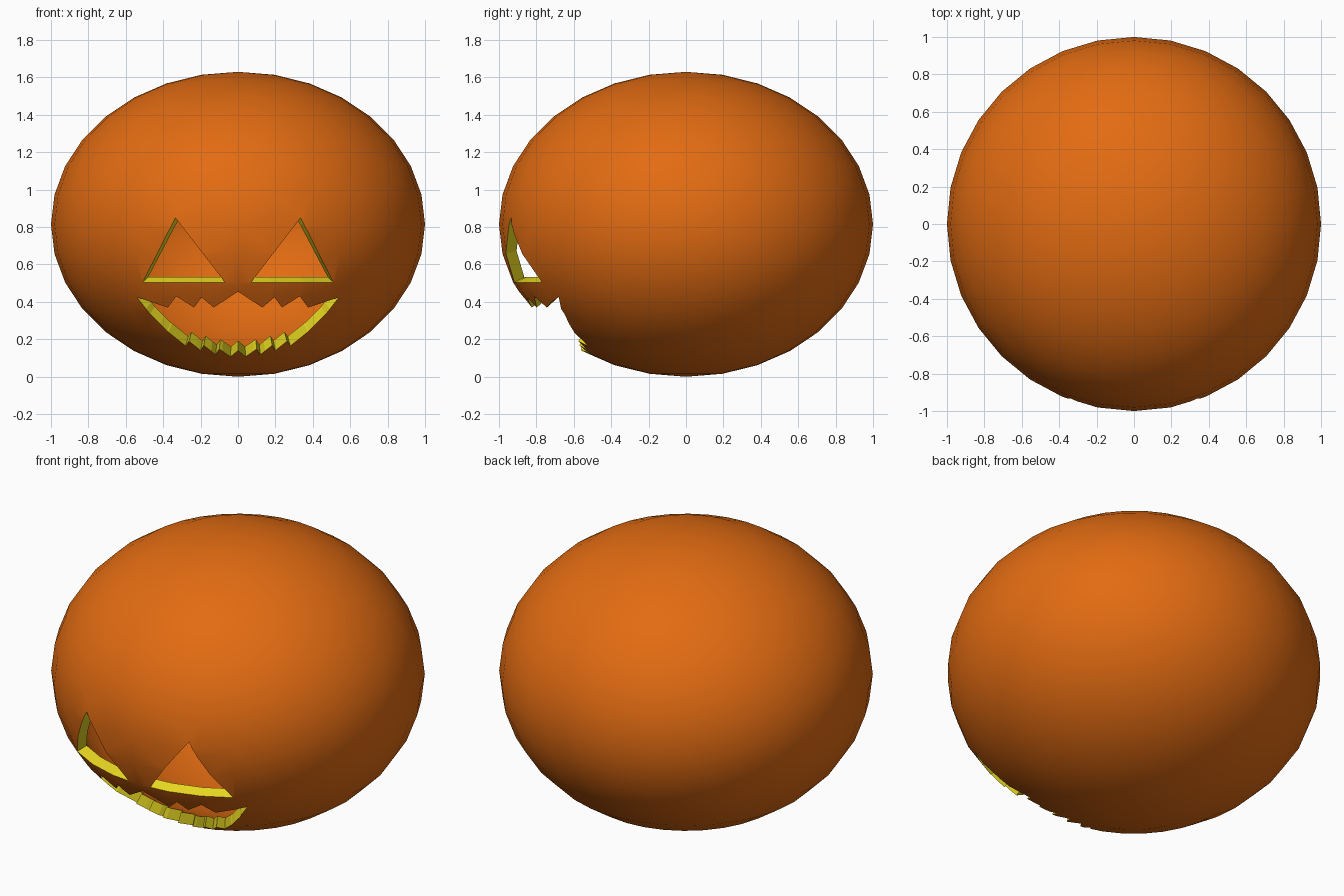
import bpy, bmesh
from mathutils import Vector

if "Cube" in bpy.data.objects:
    bpy.data.objects.remove(bpy.data.objects["Cube"])

RZ = 0.815      # half height of the squashed shell
WALL = 0.06     # wall thickness


def material(name, color):
    m = bpy.data.materials.new(name)
    m.diffuse_color = color
    m.use_nodes = True
    m.node_tree.nodes["Principled BSDF"].inputs["Base Color"].default_value = m.diffuse_color
    return m


def add_object(name, bm):
    mesh = bpy.data.meshes.new(name)
    bm.to_mesh(mesh)
    bm.free()
    ob = bpy.data.objects.new(name, mesh)
    bpy.context.collection.objects.link(ob)
    return ob


def prism(name, outline):
    """Extrude an x-z outline from in front of the shell back to its middle."""
    bm = bmesh.new()
    face = bm.faces.new([bm.verts.new((x, -1.5, z)) for x, z in outline])
    out = bmesh.ops.extrude_face_region(bm, geom=[face])
    verts = [v for v in out["geom"] if isinstance(v, bmesh.types.BMVert)]
    bmesh.ops.translate(bm, verts=verts, vec=(0, 1.5, 0))
    bmesh.ops.recalc_face_normals(bm, faces=bm.faces)
    ob = add_object(name, bm)
    ob.hide_render = True
    return ob


def level(p):
    """1 on the shell surface, smaller inside."""
    return p.x ** 2 + p.y ** 2 + ((p.z - RZ) / RZ) ** 2


# Shell: squashed sphere standing on the ground
bm = bmesh.new()
bmesh.ops.create_uvsphere(bm, u_segments=32, v_segments=16, radius=1)
for v in bm.verts:
    v.co.z = v.co.z * RZ + RZ
shell = add_object("pumpkin_shell", bm)

# Face outlines: eyes are mirrored, the mouth is a mirrored half
eye = [(0.51, 0.505), (0.335, 0.85), (0.07, 0.505)]
upper = [(0.13, 0.37), (0.195, 0.425), (0.235, 0.37), (0.33, 0.43), (0.375, 0.37)]
lower = [(0.54, 0.425), (0.47, 0.335), (0.38, 0.245), (0.28, 0.165), (0.262, 0.19),
         (0.20, 0.14), (0.183, 0.168), (0.12, 0.118), (0.10, 0.148), (0.04, 0.107)]
half = upper + lower
mouth = [(0, 0.455)] + half + [(0, 0.14)] + [(-x, z) for x, z in reversed(half)]
cutters = [prism("eye_cutter_right", eye),
           prism("eye_cutter_left", [(-x, z) for x, z in eye]),
           prism("mouth_cutter", mouth)]
for c in cutters:
    mod = shell.modifiers.new("cut", "BOOLEAN")
    mod.operation = "DIFFERENCE"
    mod.solver = "EXACT"
    mod.object = c
dg = bpy.context.evaluated_depsgraph_get()
mesh = bpy.data.meshes.new_from_object(shell.evaluated_get(dg))
shell.modifiers.clear()
shell.data = mesh
for c in cutters:
    bpy.data.objects.remove(c)

# Keep only the outer skin, dropping the faces left inside by the cutters
bm = bmesh.new()
bm.from_mesh(mesh)
inside = [f for f in bm.faces if min(level(v.co) for v in f.verts) < 0.9]
bmesh.ops.delete(bm, geom=inside, context="FACES")
bmesh.ops.triangulate(bm, faces=[f for f in bm.faces if len(f.verts) != 4])

# Thicken the skin inwards; the cut edges become the yellow rim
for f in bm.faces:
    f.material_index = 0
    f.smooth = True
outer = set(bm.faces)
out = bmesh.ops.extrude_face_region(bm, geom=list(bm.faces), use_keep_orig=True)
inner = {g for g in out["geom"] if isinstance(g, bmesh.types.BMFace)}
for v in [g for g in out["geom"] if isinstance(g, bmesh.types.BMVert)]:
    n = Vector((v.co.x, v.co.y, (v.co.z - RZ) / RZ ** 2)).normalized()
    v.co -= n * WALL
for f in bm.faces:
    if f not in outer and f not in inner:
        f.material_index = 1
        f.smooth = False
bmesh.ops.recalc_face_normals(bm, faces=bm.faces)
bm.to_mesh(mesh)
bm.free()

mesh.materials.clear()
mesh.materials.append(material("orange_skin", (0.76, 0.148, 0.006, 1)))
mesh.materials.append(material("yellow_flesh", (0.80, 0.68, 0.015, 1)))
rim = [p.index for p in mesh.polygons if level(p.center) < 0.97 and
       any(level(mesh.vertices[i].co) > 0.97 for i in p.vertices)]
for p in mesh.polygons:
    p.material_index = 0
for i in rim:
    mesh.polygons[i].material_index = 1

bpy.context.view_layer.objects.active = shell
shell.select_set(True)
bpy.ops.object.shade_smooth_by_angle(angle=0.5)
for i in rim:
    mesh.polygons[i].use_smooth = False
